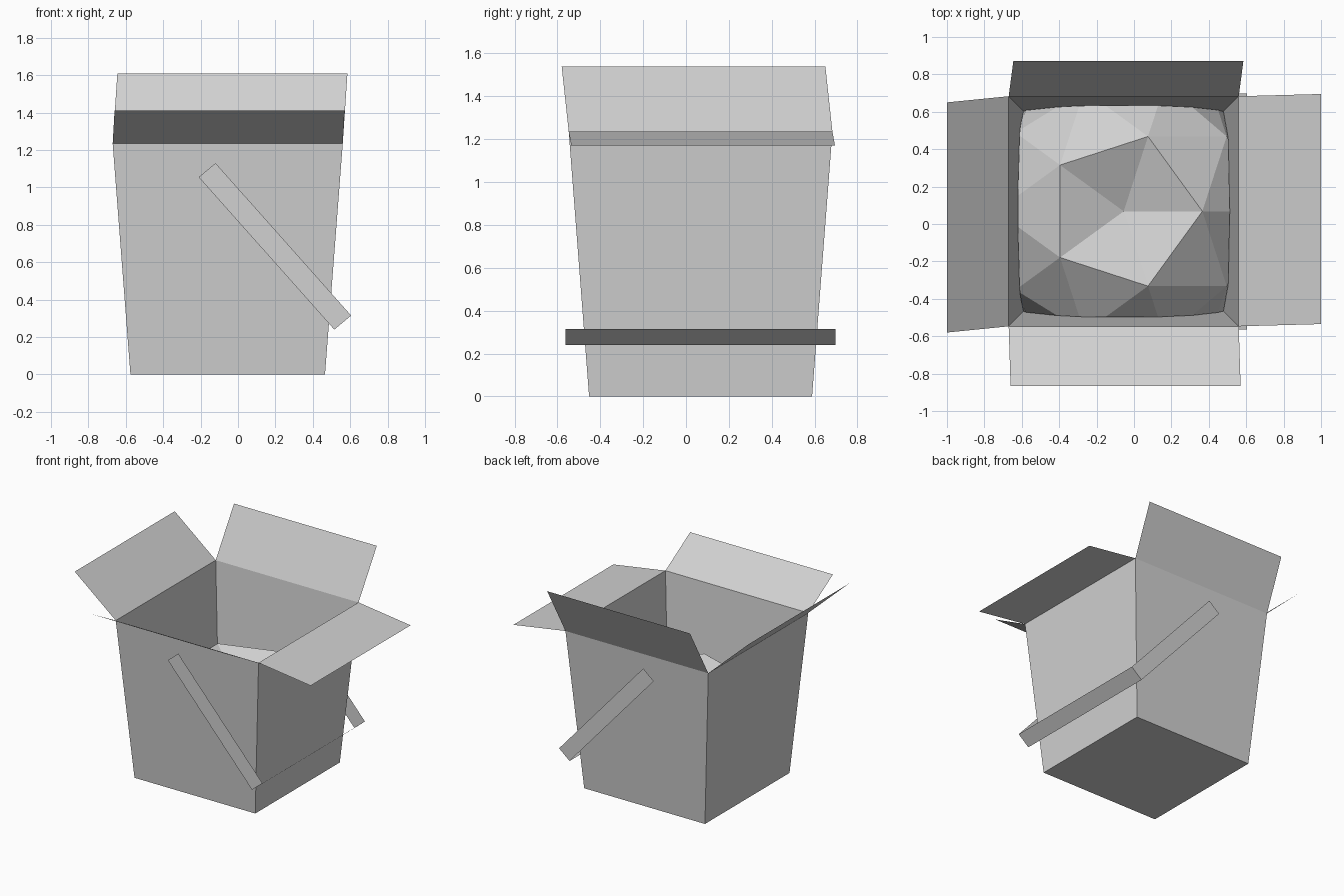
import bpy, bmesh
from mathutils import Vector

if "Cube" in bpy.data.objects:
    bpy.data.objects.remove(bpy.data.objects["Cube"])

CX, CY = -0.055, 0.068      # centre of the box body
H = 1.235                   # rim height
B, T = 0.52, 0.615          # half widths at base and rim

card = bpy.data.materials.new("light grey")
card.diffuse_color = (0.64, 0.64, 0.64, 1)
card.use_nodes = True
card.node_tree.nodes["Principled BSDF"].inputs["Base Color"].default_value = card.diffuse_color


def finish(name, bm):
    me = bpy.data.meshes.new(name)
    bm.to_mesh(me)
    bm.free()
    me.materials.append(card)
    ob = bpy.data.objects.new(name, me)
    bpy.context.collection.objects.link(ob)
    return ob


def sheet(name, points):
    """One flat four-sided piece of card."""
    bm = bmesh.new()
    bm.faces.new([bm.verts.new(p) for p in points])
    return finish(name, bm)


# Tapered body, open at the top
bm = bmesh.new()
sides = [(-1, -1), (1, -1), (1, 1), (-1, 1)]
low = [bm.verts.new((CX + x * B, CY + y * B, 0)) for x, y in sides]
top = [bm.verts.new((CX + x * T, CY + y * T, H)) for x, y in sides]
bm.faces.new(low[::-1])
for i in range(4):
    j = (i + 1) % 4
    bm.faces.new((low[i], low[j], top[j], top[i]))
rim = [v.co.copy() for v in top]
finish("box_body", bm)

# Four open lid flaps, hinged on the rim
sheet("front_flap", [rim[1], rim[0], (-0.66, -0.865, 1.41), (0.57, -0.865, 1.41)])
sheet("right_flap", [rim[2], rim[1], (1.0, -0.535, 1.17), (1.0, 0.695, 1.17)])
sheet("back_flap", [rim[3], rim[2], (0.585, 0.872, 1.61), (-0.645, 0.872, 1.61)])
sheet("left_flap", [rim[0], rim[3], (-1.0, 0.65, 1.54), (-1.0, -0.58, 1.54)])

# Folded-down carrying strap: two arms and a cross strip
YF, YB = -0.563, 0.697
arm = [(-0.21, 1.055), (0.515, 0.24), (0.605, 0.315), (-0.12, 1.13)]
sheet("handle_front_arm", [(x, YF, z) for x, z in arm])
sheet("handle_back_arm", [(x, YB, z) for x, z in arm[::-1]])
(x1, z1), (x2, z2) = arm[1], arm[2]
sheet("handle_cross_strip", [(x1, YF, z1), (x1, YB, z1), (x2, YB, z2), (x2, YF, z2)])

# Faceted filling: low-poly ball with a dented top, trimmed to the walls
bm = bmesh.new()
bmesh.ops.create_icosphere(bm, subdivisions=2, radius=0.8)
bmesh.ops.translate(bm, verts=bm.verts, vec=(CX, CY, 0.12))
max(bm.verts, key=lambda v: v.co.z).co.z = 0.64
planes = [(Vector((CX + x * (B - 0.002), CY + y * (B - 0.002), 0)),
           Vector((x * H, y * H, B - T)).normalized())
          for x, y in ((1, 0), (-1, 0), (0, 1), (0, -1))]
planes.append((Vector((0, 0, 0.01)), Vector((0, 0, -1))))
for co, no in planes:
    bmesh.ops.bisect_plane(bm, geom=bm.verts[:] + bm.edges[:] + bm.faces[:],
                           plane_co=co, plane_no=no, clear_outer=True)
finish("filling", bm)
